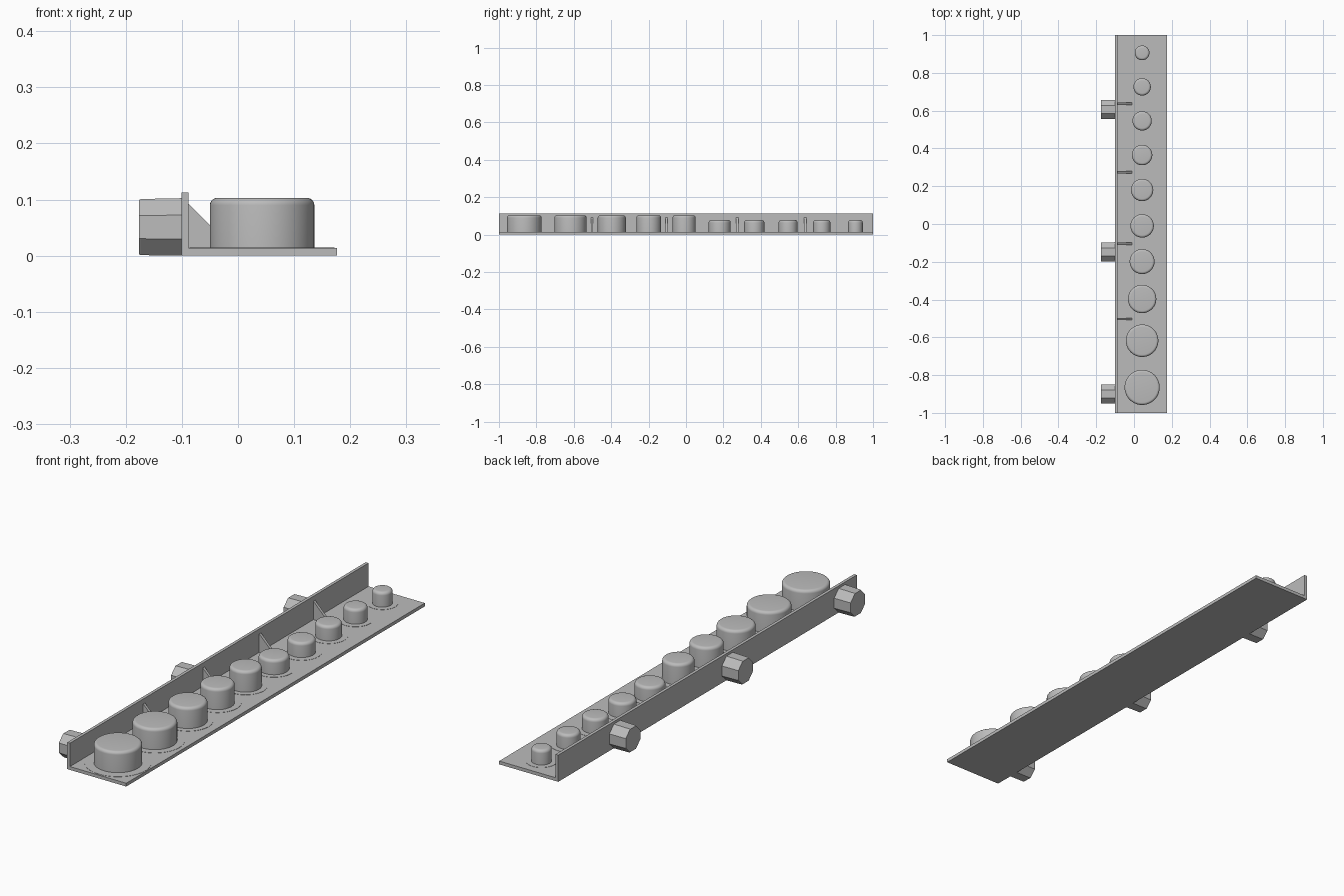
import bpy, bmesh
from math import sin, cos, pi, radians

default = bpy.data.objects.get("Cube")
if default:
    bpy.data.objects.remove(default, do_unlink=True)

grey = bpy.data.materials.new("plain grey")
grey.use_nodes = True
grey.diffuse_color = (0.5, 0.5, 0.5, 1)
grey.node_tree.nodes["Principled BSDF"].inputs["Base Color"].default_value = (0.5, 0.5, 0.5, 1)


def finish(name, bm, smooth=False):
    bmesh.ops.recalc_face_normals(bm, faces=bm.faces)
    mesh = bpy.data.meshes.new(name)
    bm.to_mesh(mesh)
    bm.free()
    mesh.materials.append(grey)
    ob = bpy.data.objects.new(name, mesh)
    bpy.context.scene.collection.objects.link(ob)
    if smooth:
        bpy.ops.object.select_all(action='DESELECT')
        ob.select_set(True)
        bpy.context.view_layer.objects.active = ob
        bpy.ops.object.shade_smooth_by_angle(angle=radians(30))
    return ob


def extrude_y(name, outline, y0, y1):
    """Extrude an (x, z) outline along y."""
    bm = bmesh.new()
    face = bm.faces.new([bm.verts.new((x, y0, z)) for x, z in outline])
    out = bmesh.ops.extrude_face_region(bm, geom=[face])
    verts = [g for g in out["geom"] if isinstance(g, bmesh.types.BMVert)]
    bmesh.ops.translate(bm, verts=verts, vec=(0, y1 - y0, 0))
    return finish(name, bm)


def lathe(name, profile, x, y, steps=64):
    """Turn an (r, z) profile about a vertical axis, capping both ends."""
    bm = bmesh.new()
    rings = [[bm.verts.new((x + r * cos(2 * pi * i / steps), y + r * sin(2 * pi * i / steps), z))
              for i in range(steps)] for r, z in profile]
    for low, high in zip(rings, rings[1:]):
        for i in range(steps):
            j = (i + 1) % steps
            bm.faces.new((low[i], low[j], high[j], high[i]))
    bm.faces.new(rings[0])
    bm.faces.new(rings[-1])
    return finish(name, bm, True)


# L-shaped tray: floor and back wall in one section
FLOOR, WALL_IN, WALL_OUT, EDGE = 0.014, -0.088, -0.101, 0.176
extrude_y("tray", [(WALL_OUT, 0), (EDGE, 0), (EDGE, FLOOR), (WALL_IN, FLOOR),
                   (WALL_IN, 0.113), (WALL_OUT, 0.113)], -1, 1)

# Triangular gussets bracing the wall
for n, y in enumerate((-0.503, -0.104, 0.274, 0.637)):
    extrude_y(f"gusset_{n + 1}", [(WALL_IN - 0.002, FLOOR - 0.002), (-0.01, FLOOR - 0.002),
                                  (-0.01, FLOOR), (WALL_IN, 0.092), (WALL_IN - 0.002, 0.092)],
              y - 0.006, y + 0.006)

# Rounded pegs, each on a thin disc: y, peg radius, disc radius, top height
PEG_X, TALL, SHORT, ROUND = 0.043, 0.103, 0.077, 0.013
pegs = [(-0.865, 0.093, 0.129, TALL), (-0.618, 0.086, 0.115, TALL),
        (-0.397, 0.075, 0.098, TALL), (-0.199, 0.066, 0.092, TALL),
        (-0.010, 0.062, 0.085, TALL), (0.180, 0.059, 0.081, SHORT),
        (0.365, 0.054, 0.079, SHORT), (0.546, 0.051, 0.075, SHORT),
        (0.726, 0.046, 0.069, SHORT), (0.906, 0.039, 0.061, SHORT)]
for n, (y, r, disc, top) in enumerate(pegs):
    lathe(f"peg_disc_{n + 1}", [(disc, FLOOR - 0.002), (disc, FLOOR + 0.001)], PEG_X, y)
    arc = [(r - ROUND * (1 - cos(a)), top - ROUND * (1 - sin(a)))
           for a in (i * pi / 12 for i in range(7))]
    lathe(f"peg_{n + 1}", [(r, FLOOR - 0.002)] + arc, PEG_X, y)

# Octagonal mounting bosses behind the wall, slightly tapered on top
for n, y in enumerate((-0.9, -0.148, 0.606)):
    bm = bmesh.new()
    sections = []
    for x, apothem in ((WALL_OUT + 0.002, 0.0515), (-0.173, 0.05), (-0.176, 0.0485)):
        r = apothem / cos(pi / 8)
        sections.append([bm.verts.new((x, y + r * cos((i + 0.5) * pi / 4),
                                       max(0, 0.051 + r * sin((i + 0.5) * pi / 4))))
                         for i in range(8)])
    for a, b in zip(sections, sections[1:]):
        for i in range(8):
            j = (i + 1) % 8
            bm.faces.new((a[i], a[j], b[j], b[i]))
    bm.faces.new(sections[0])
    bm.faces.new(sections[-1])
    finish(f"mounting_boss_{n + 1}", bm)
